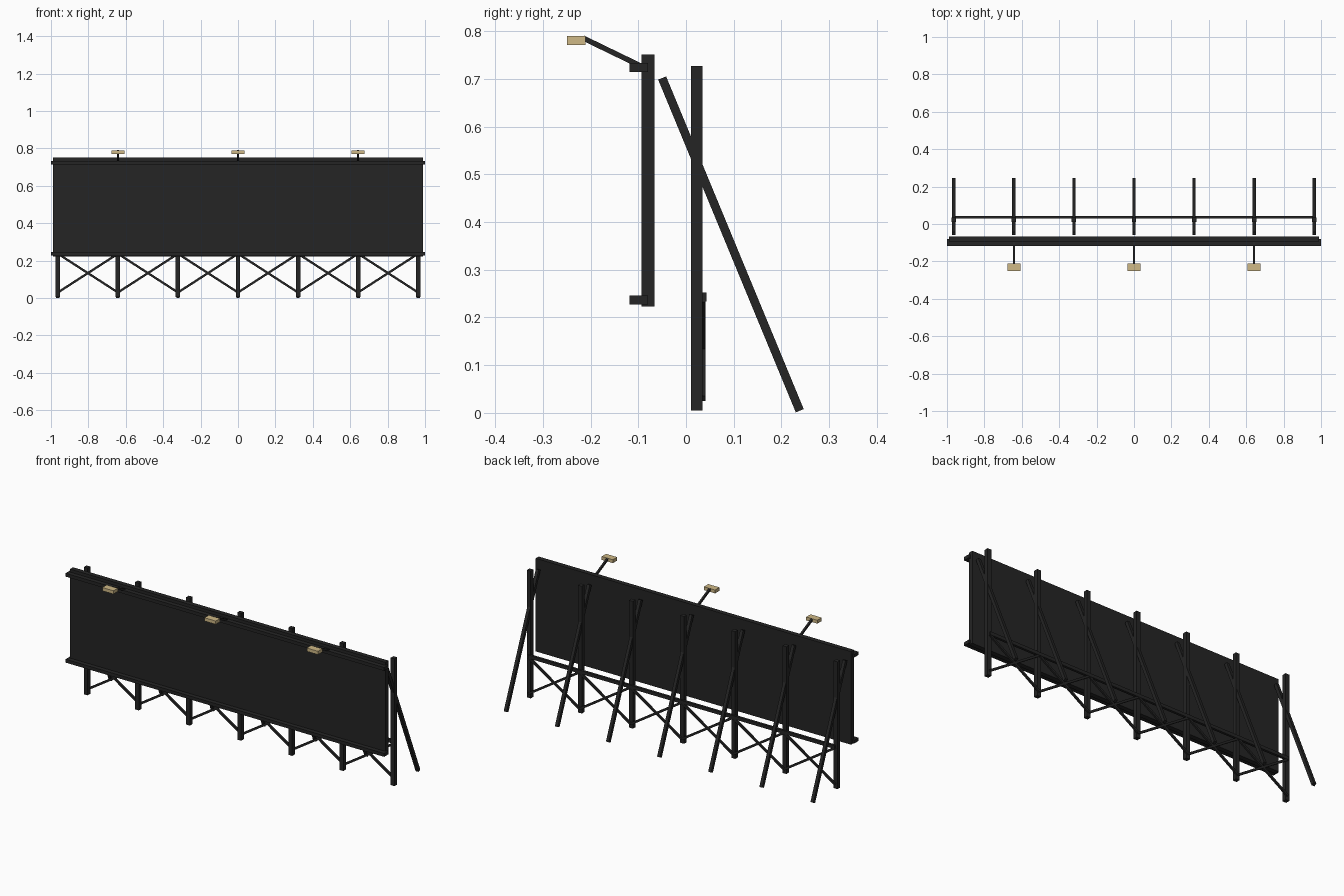
import bpy, bmesh
from mathutils import Vector, Matrix

if "Cube" in bpy.data.objects:
    bpy.data.objects.remove(bpy.data.objects["Cube"])


def material(name, rgb):
    m = bpy.data.materials.new(name)
    m.diffuse_color = (*rgb, 1)
    m.use_nodes = True
    m.node_tree.nodes["Principled BSDF"].inputs["Base Color"].default_value = m.diffuse_color
    return m


DARK = material("charcoal_metal", (0.018, 0.018, 0.018))
TAN = material("lamp_tan", (0.62, 0.48, 0.24))


def add(name, matrix, mat):
    bm = bmesh.new()
    bmesh.ops.create_cube(bm, size=1, matrix=matrix)
    me = bpy.data.meshes.new(name)
    bm.to_mesh(me)
    bm.free()
    me.materials.append(mat)
    ob = bpy.data.objects.new(name, me)
    bpy.context.collection.objects.link(ob)
    return ob


def box(name, lo, hi, mat=DARK):
    lo, hi = Vector(lo), Vector(hi)
    return add(name, Matrix.Translation((lo + hi) / 2) @ Matrix.Diagonal((*(hi - lo), 1)), mat)


def bar(name, a, b, w, d, mat=DARK):
    """Square bar between two points."""
    a, b = Vector(a), Vector(b)
    z = (b - a).normalized()
    y = Vector((0, 1, 0)) if abs(z.x) > 0.1 else Vector((1, 0, 0))
    x = y.cross(z).normalized()
    rot = Matrix((x, z.cross(x), z)).transposed().to_4x4()
    return add(name, Matrix.Translation((a + b) / 2) @ rot
               @ Matrix.Diagonal((w, d, (b - a).length, 1)), mat)


# Display board with top and bottom ledges
box("display_panel", (-0.99, -0.093, 0.223), (0.99, -0.066, 0.751))
box("bottom_ledge", (-1, -0.118, 0.227), (1, -0.08, 0.246))
box("top_ledge", (-1, -0.118, 0.715), (1, -0.08, 0.734))

# Posts and slanted rear struts
STEP = 0.321
xs = [STEP * i for i in range(-3, 4)]
for x in xs:
    box("post", (x - 0.012, 0.0105, 0.005), (x + 0.012, 0.0345, 0.727))
    bar("rear_strut", (x, -0.05, 0.702), (x, 0.2385, 0.0045), 0.018, 0.018)

# Rear rail and cross bracing in each bay
box("rear_rail", (xs[0], 0.029, 0.233), (xs[-1], 0.043, 0.252))
for a, b in zip(xs, xs[1:]):
    bar("cross_brace", (a, 0.036, 0.03), (b, 0.036, 0.237), 0.012, 0.010)
    bar("cross_brace", (a, 0.036, 0.237), (b, 0.036, 0.03), 0.012, 0.010)

# Lamps on arms
for x in (-2 * STEP, 0, 2 * STEP):
    bar("lamp_arm", (x, -0.088, 0.724), (x, -0.216, 0.786), 0.011, 0.011)
    box("lamp_head", (x - 0.035, -0.25, 0.771), (x + 0.035, -0.211, 0.79), TAN)
